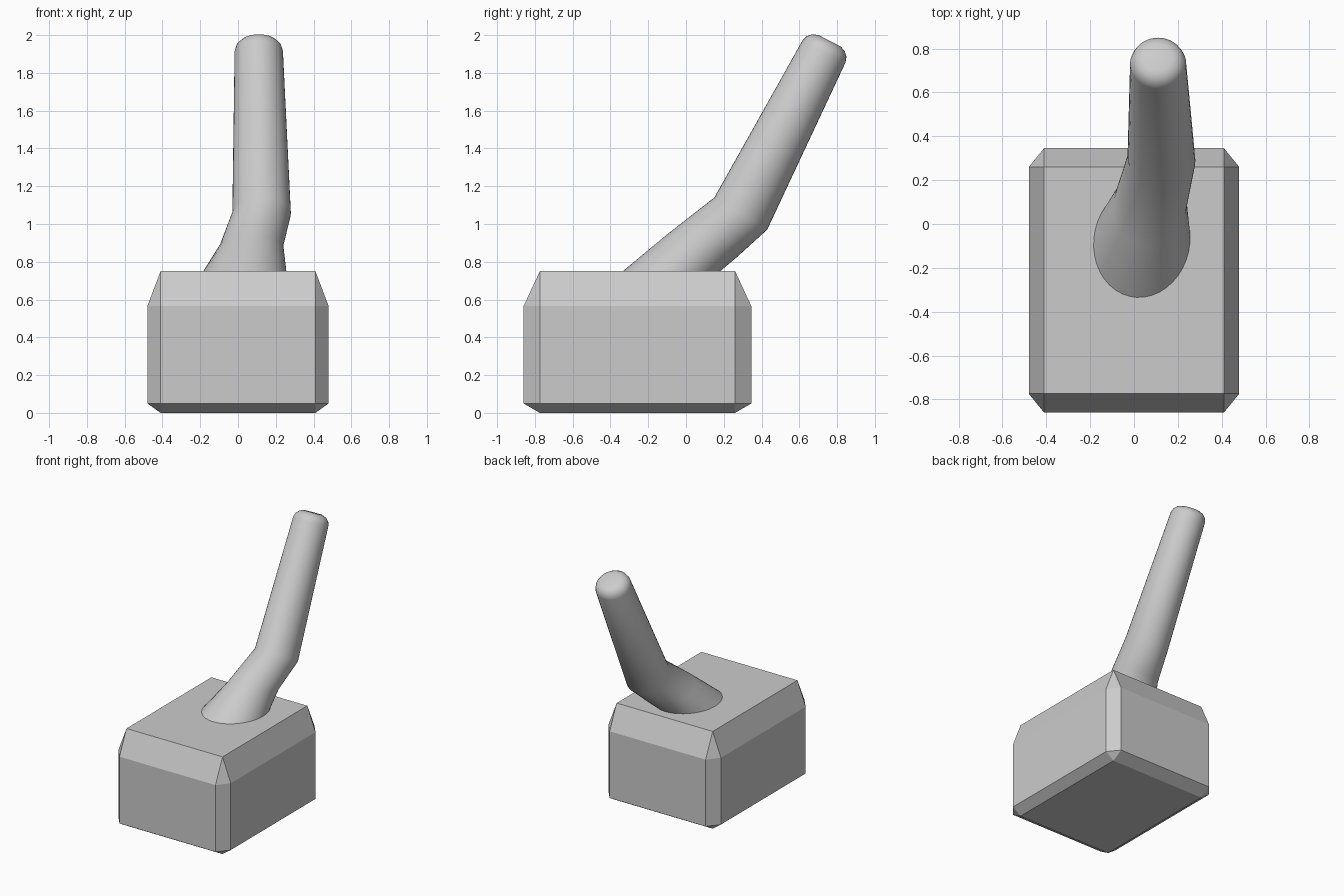
import bpy, bmesh, math
from mathutils import Vector

if "Cube" in bpy.data.objects:
    bpy.data.objects.remove(bpy.data.objects["Cube"])

grey = bpy.data.materials.new("plain grey")
grey.diffuse_color = (0.6, 0.6, 0.6, 1)
grey.use_nodes = True
grey.node_tree.nodes["Principled BSDF"].inputs["Base Color"].default_value = grey.diffuse_color


def finish(bm, name, smooth):
    bmesh.ops.recalc_face_normals(bm, faces=bm.faces[:])
    for f in bm.faces:
        f.smooth = smooth
    mesh = bpy.data.meshes.new(name)
    bm.to_mesh(mesh)
    bm.free()
    mesh.materials.append(grey)
    obj = bpy.data.objects.new(name, mesh)
    bpy.context.collection.objects.link(obj)
    return obj


# Head: a block with wide chamfers and three-sided corners
CY = -0.257                      # middle of the block along y
XO, XI = 0.48, 0.41              # outer and inset half widths
YO, YI = 0.603, 0.517            # outer and inset half depths
bm = bmesh.new()
for sx in (-1, 1):
    for sy in (-1, 1):
        for z_side, z_cap in ((0.05, 0.0), (0.565, 0.75)):
            for x, y, z in ((XO, YI, z_side), (XI, YO, z_side), (XI, YI, z_cap)):
                bm.verts.new((sx * x, CY + sy * y, z))
bmesh.ops.convex_hull(bm, input=bm.verts[:])
bmesh.ops.dissolve_limit(bm, angle_limit=0.01, verts=bm.verts[:], edges=bm.edges[:])
finish(bm, "hammer_head", False)

# Handle: elliptical rings from the flared foot, over the bend, to the rounded tip
# Each ring: centre, half axis across, half axis front to back
SIDES = 40
AX = Vector((0, 0.46, 0.888))
PERP = Vector((0, 0.888, -0.46))


def tip_ring(centre, r):
    return (centre, (r, 0, 0), PERP * r)


tip = Vector((0.11, 0.76, 1.97))
rings = [
    ((0.033, -0.09, 0.735), (0.223, 0.03, 0), (-0.012, 0.262, 0)),
    ((0.036, -0.077, 0.75), (0.22, 0.03, 0), (-0.012, 0.256, 0)),
    ((0.072, 0.085, 0.885), (0.168, 0.01, 0), (0, 0.185, -0.06)),
    ((0.125, 0.29, 1.055), (0.155, 0, 0), (0, 0.14, -0.085)),
    tip_ring(tip - AX * 0.065, 0.128),
    tip_ring(tip - AX * 0.035, 0.119),
    tip_ring(tip - AX * 0.012, 0.097),
    tip_ring(tip, 0.067),
]
bm = bmesh.new()
loops = []
for c, u, v in rings:
    c, u, v = Vector(c), Vector(u), Vector(v)
    angles = [2 * math.pi * i / SIDES for i in range(SIDES)]
    loops.append([bm.verts.new(c + u * math.cos(a) + v * math.sin(a)) for a in angles])
for low, high in zip(loops, loops[1:]):
    for i in range(SIDES):
        j = (i + 1) % SIDES
        bm.faces.new((low[i], low[j], high[j], high[i]))
bm.faces.new(loops[0])
bm.faces.new(loops[-1])
finish(bm, "handle", True)
